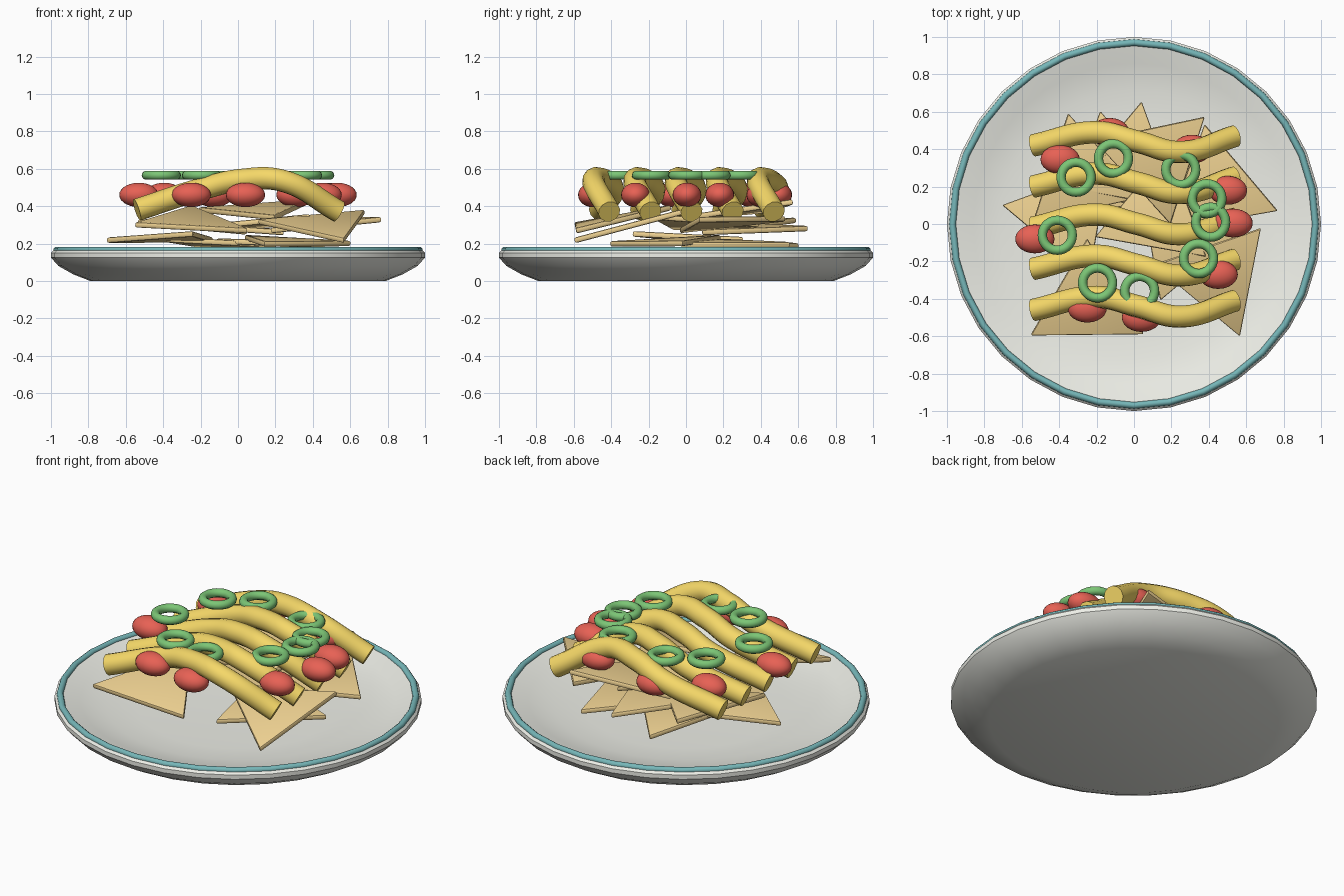
import bpy, bmesh, math
from mathutils import Matrix, Vector

if "Cube" in bpy.data.objects:
    bpy.data.objects.remove(bpy.data.objects["Cube"])


def mat(name, rgb):
    m = bpy.data.materials.new(name)
    m.diffuse_color = (*rgb, 1)
    m.use_nodes = True
    m.node_tree.nodes["Principled BSDF"].inputs["Base Color"].default_value = m.diffuse_color
    return m


CERAMIC = mat("ceramic", (0.86, 0.87, 0.81))
TEAL = mat("teal", (0.18, 0.47, 0.48))
CORN = mat("corn", (0.87, 0.65, 0.29))
CHEESE = mat("cheese", (0.92, 0.69, 0.14))
RED = mat("red", (0.80, 0.12, 0.09))
GREEN = mat("green", (0.20, 0.56, 0.18))


def finish(ob, name, material, angle=None):
    ob.name = name
    ob.data.materials.append(material)
    if angle:
        bpy.ops.object.select_all(action='DESELECT')
        ob.select_set(True)
        bpy.context.view_layer.objects.active = ob
        bpy.ops.object.shade_smooth_by_angle(angle=math.radians(angle))
    return ob


def from_bmesh(bm, name, material, angle=None):
    bmesh.ops.recalc_face_normals(bm, faces=bm.faces[:])
    me = bpy.data.meshes.new(name)
    bm.to_mesh(me)
    bm.free()
    ob = bpy.data.objects.new(name, me)
    bpy.context.collection.objects.link(ob)
    return finish(ob, name, material, angle)


# plate: turned profile
profile = [(0, 0), (0.79, 0), (0.88, 0.035), (0.96, 0.08), (1.0, 0.125), (1.0, 0.15),
           (0.98, 0.17), (0.95, 0.165), (0.86, 0.135), (0.72, 0.11), (0.55, 0.10), (0, 0.10)]
bm = bmesh.new()
vs = [bm.verts.new((r, 0, z)) for r, z in profile]
es = [bm.edges.new(p) for p in zip(vs, vs[1:])]
bmesh.ops.spin(bm, geom=vs + es, axis=(0, 0, 1), cent=(0, 0, 0), steps=32, angle=math.tau)
bmesh.ops.remove_doubles(bm, verts=bm.verts[:], dist=1e-4)
from_bmesh(bm, "plate", CERAMIC, 40)

# coloured band on the rim
bpy.ops.mesh.primitive_torus_add(major_radius=0.97, minor_radius=0.018, major_segments=32,
                                 minor_segments=10, location=(0, 0, 0.165))
finish(bpy.context.object, "rim_band", TEAL, 40)


def chip(i, x, y, z, heading, drop, roll, radius=0.35, thick=0.03):
    """Triangular chip; its first corner points along heading and dips by drop degrees."""
    bm = bmesh.new()
    ring = [bm.verts.new((radius * math.cos(k * math.tau / 3),
                          radius * math.sin(k * math.tau / 3), -thick / 2)) for k in range(3)]
    face = bm.faces.new(ring)
    ext = bmesh.ops.extrude_face_region(bm, geom=[face])
    bmesh.ops.translate(bm, vec=(0, 0, thick),
                        verts=[g for g in ext["geom"] if isinstance(g, bmesh.types.BMVert)])
    bmesh.ops.bevel(bm, geom=bm.edges[:], offset=0.009, segments=2, profile=0.5, affect='EDGES')
    ob = from_bmesh(bm, f"chip_{i}", CORN, 35)
    ob.matrix_world = (Matrix.Translation((x, y, z))
                       @ Matrix.Rotation(math.radians(heading), 4, 'Z')
                       @ Matrix.Rotation(math.radians(drop), 4, 'Y')
                       @ Matrix.Rotation(math.radians(roll), 4, 'X'))


# heap of chips: x, y, z, heading, drop, roll
chips = [
    (-0.36, 0.04, 0.23, 170, 2, 3),
    (0.26, -0.08, 0.21, 250, 2, -3),
    (-0.12, 0.26, 0.20, 100, 2, 3),
    (0.22, 0.22, 0.20, 75, 1, 2),
    (-0.02, 0.31, 0.28, 80, 0, 4),
    (-0.28, 0.25, 0.30, 102, -4, 5),
    (0.44, 0.19, 0.31, -20, -3, 6),
    (0.45, -0.28, 0.30, -70, 14, 5),
    (-0.25, -0.42, 0.32, 90, -12, 3),
    (0.12, 0.34, 0.38, 42, -7, 4),
    (0.12, 0.05, 0.31, 200, 4, 4),
]
for i, c in enumerate(chips, 1):
    chip(i, *c)

# wavy strands of cheese
wave = [(-0.54, -0.02, 0.38), (-0.20, 0.05, 0.49), (0.02, 0, 0.54),
        (0.24, -0.055, 0.535), (0.54, 0.03, 0.37)]
for i in range(5):
    cu = bpy.data.curves.new("strand", 'CURVE')
    cu.dimensions = '3D'
    cu.bevel_depth = 0.06
    cu.bevel_resolution = 4
    cu.use_fill_caps = True
    sp = cu.splines.new('BEZIER')
    sp.bezier_points.add(len(wave) - 1)
    for p, co in zip(sp.bezier_points, wave):
        p.co = Vector(co) + Vector((0, -0.44 + 0.22 * i, 0))
        p.handle_left_type = p.handle_right_type = 'AUTO'
    ob = bpy.data.objects.new("strand", cu)
    bpy.context.collection.objects.link(ob)
    finish(ob, f"cheese_strand_{i + 1}", CHEESE)

# tomato pieces
tomatoes = [(-0.395, 0.345), (-0.13, 0.49), (0.31, 0.40), (0.50, 0.18), (0.53, 0.005),
            (0.45, -0.27), (0.04, -0.50), (-0.25, -0.45), (-0.53, -0.08)]
for i, (x, y) in enumerate(tomatoes, 1):
    bpy.ops.mesh.primitive_uv_sphere_add(segments=24, ring_count=14, location=(x, y, 0.46))
    bpy.context.object.scale = (0.105, 0.077, 0.065)
    finish(bpy.context.object, f"tomato_{i}", RED, 60)

# green pepper rings
rings = [(-0.31, 0.25), (-0.11, 0.35), (0.25, 0.29), (0.39, 0.135), (0.41, 0.01),
         (0.345, -0.185), (0.03, -0.36), (-0.195, -0.315), (-0.41, -0.06)]
for i, (x, y) in enumerate(rings, 1):
    bpy.ops.mesh.primitive_torus_add(major_radius=0.08, minor_radius=0.025, major_segments=28,
                                     minor_segments=10, location=(x, y, 0.565))
    finish(bpy.context.object, f"pepper_ring_{i}", GREEN, 60)
